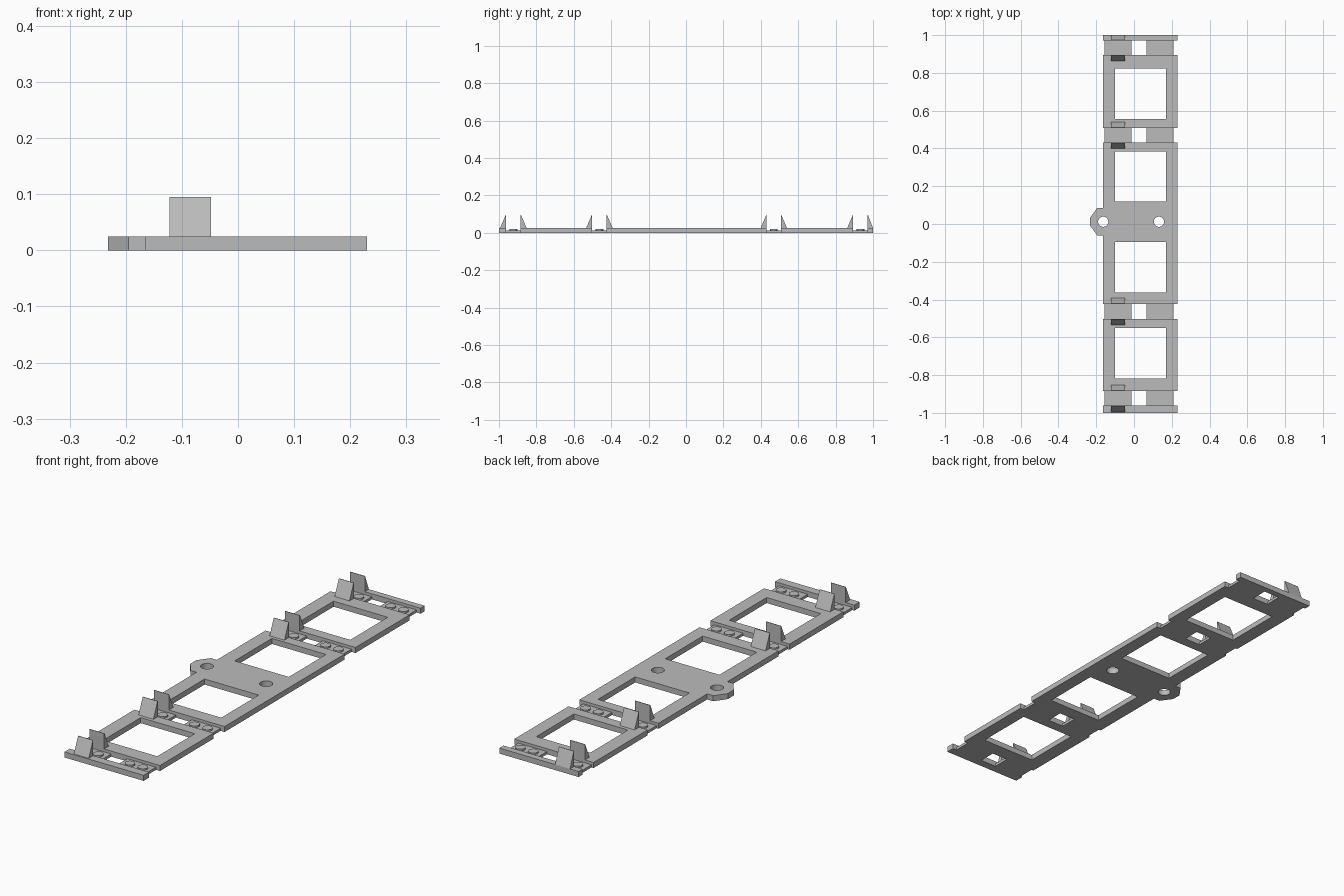
import bpy, bmesh
from mathutils import Matrix, Vector

cube = bpy.data.objects.get("Cube")
if cube:
    bpy.data.objects.remove(cube, do_unlink=True)

THICK, FLOOR, STUD_TOP, CLIP_TOP = 0.025, 0.012, 0.019, 0.095
LEFT, RIGHT = -0.165, 0.23

grey = bpy.data.materials.new("light grey")
grey.use_nodes = True
colour = (0.5, 0.5, 0.5, 1)
grey.diffuse_color = colour
grey.node_tree.nodes["Principled BSDF"].inputs["Base Color"].default_value = colour


def add_box(bm, x0, x1, y0, y1, z0, z1):
    size = Matrix.Diagonal((x1 - x0, y1 - y0, z1 - z0, 1))
    place = Matrix.Translation(((x0 + x1) / 2, (y0 + y1) / 2, (z0 + z1) / 2))
    bmesh.ops.create_cube(bm, size=1, matrix=place @ size)


def add_cylinder(bm, x, y, radius, z0, z1):
    bmesh.ops.create_cone(bm, cap_ends=True, segments=32, radius1=radius, radius2=radius,
                          depth=z1 - z0, matrix=Matrix.Translation((x, y, (z0 + z1) / 2)))


def add_prism(bm, points, direction):
    face = bm.faces.new([bm.verts.new(p) for p in points])
    extruded = bmesh.ops.extrude_face_region(bm, geom=[face])["geom"]
    verts = [v for v in extruded if isinstance(v, bmesh.types.BMVert)]
    bmesh.ops.translate(bm, vec=Vector(direction), verts=verts)


def finish(bm, name):
    bmesh.ops.recalc_face_normals(bm, faces=bm.faces[:])
    mesh = bpy.data.meshes.new(name)
    bm.to_mesh(mesh)
    bm.free()
    mesh.materials.append(grey)
    obj = bpy.data.objects.new(name, mesh)
    bpy.context.collection.objects.link(obj)
    return obj


# Base plate with its angled mounting ear
bm = bmesh.new()
outline = [(LEFT, -1), (RIGHT, -1), (RIGHT, 1), (LEFT, 1), (LEFT, 0.085),
           (-0.195, 0.085), (-0.232, 0.034), (-0.232, -0.009), (-0.195, -0.06), (LEFT, -0.06)]
add_prism(bm, [(x, y, 0) for x, y in outline], (0, 0, THICK))
plate = finish(bm, "base_plate")

# Cutters: windows, bolt holes, sunken channels with side notches and a centre slot
channels = [(-0.962, -0.884), (-0.502, -0.424), (0.431, 0.508), (0.894, 0.971)]
windows = [(-0.817, -0.55), (-0.362, -0.095), (0.119, 0.384), (0.556, 0.823)]
through, recess = bmesh.new(), bmesh.new()
for y0, y1 in windows:
    add_box(through, -0.10, 0.17, y0, y1, -0.1, 0.1)
for x in (-0.163, 0.132):
    add_cylinder(through, x, 0.012, 0.027, -0.1, 0.1)
for y0, y1 in channels:
    for x0, x1 in ((-0.3, -0.155), (-0.013, 0.067), (0.21, 0.3)):
        add_box(through, x0, x1, y0, y1, -0.1, 0.1)
    add_box(recess, -0.4, 0.4, y0, y1, FLOOR, 0.1)
cutters = [finish(through, "through_cutter"), finish(recess, "recess_cutter")]
for cutter in cutters:
    cutter.hide_render = True
    cutter.hide_viewport = True
    cut = plate.modifiers.new(cutter.name, "BOOLEAN")
    cut.object, cut.operation, cut.solver = cutter, "DIFFERENCE", "EXACT"
bpy.context.view_layer.update()
evaluated = plate.evaluated_get(bpy.context.evaluated_depsgraph_get())
cut_mesh = bpy.data.meshes.new_from_object(evaluated)
plate.modifiers.clear()
plate.data = cut_mesh
for cutter in cutters:
    bpy.data.objects.remove(cutter, do_unlink=True)

# Round studs and a pair of wedge clips at each channel
studs, clips = bmesh.new(), bmesh.new()
for y0, y1 in channels:
    for x in (-0.114, -0.05, 0.108, 0.172):
        add_cylinder(studs, x, (y0 + y1) / 2, 0.021, FLOOR - 0.004, STUD_TOP)
    for inner, side in ((y0, -1), (y1, 1)):
        outer = max(-1, min(1, inner + side * 0.032))
        add_prism(clips, [(-0.122, inner, THICK), (-0.122, outer, THICK),
                          (-0.122, inner + side * 0.002, CLIP_TOP),
                          (-0.122, inner, CLIP_TOP)], (0.074, 0, 0))
studs_obj = finish(studs, "channel_studs")
finish(clips, "wedge_clips")

# Smooth the round walls and keep the corners sharp
for obj in (plate, studs_obj):
    bpy.ops.object.select_all(action="DESELECT")
    obj.select_set(True)
    bpy.context.view_layer.objects.active = obj
    bpy.ops.object.shade_smooth_by_angle(angle=0.5)
